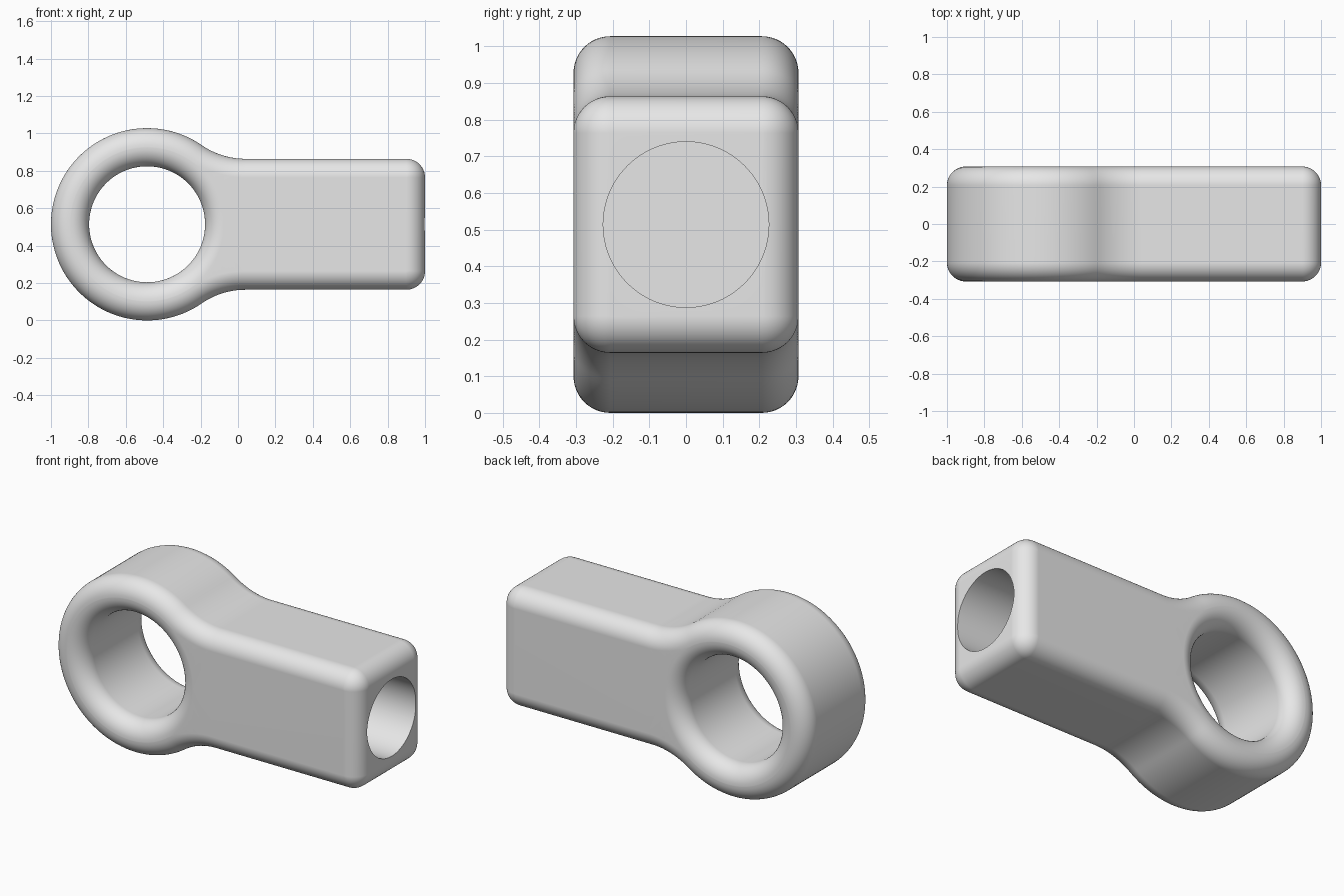
import bpy, bmesh
from math import sin, cos, pi, atan2, hypot, radians
from mathutils import Matrix

cube = bpy.data.objects.get("Cube")
if cube:
    bpy.data.objects.remove(cube)

RING_X, MID_Z = -0.486, 0.514       # eye centre
RING_R, HOLE_R = 0.514, 0.31
HALF_H, HALF_Y = 0.35, 0.307        # shank half height, body half depth
ROUND = 0.1                         # edge rounding
BORE_R, BORE_END = 0.226, 0.15

steel = bpy.data.materials.new("light_grey_metal")
steel.use_nodes = True
grey = (0.8, 0.8, 0.8, 1)
steel.diffuse_color = grey
steel.node_tree.nodes["Principled BSDF"].inputs["Base Color"].default_value = grey


def arc(cx, cz, r, a0, a1, n, sign=1):
    """Points (x, z, normal x, normal z) along an arc; sign -1 is a concave edge."""
    angles = [a0 + (a1 - a0) * i / n for i in range(n + 1)]
    return [(cx + r * cos(a), cz + r * sin(a), sign * cos(a), sign * sin(a)) for a in angles]


def rounded_wall(bm, outline):
    """Sweep a closed outline through the depth, rounding it at front and back."""
    steps = [i * pi / 2 / 12 for i in range(13)]
    section = [(-1, a) for a in reversed(steps)] + [(1, a) for a in steps]
    rows = []
    for side, a in section:
        inset = ROUND * (1 - cos(a))
        y = side * (HALF_Y - ROUND + ROUND * sin(a))
        rows.append([bm.verts.new((x - nx * inset, y, MID_Z + z - nz * inset))
                     for x, z, nx, nz in outline])
    n = len(outline)
    for lower, upper in zip(rows, rows[1:]):
        for i in range(n):
            j = (i + 1) % n
            bm.faces.new((lower[i], lower[j], upper[j], upper[i]))


# Outline: shank corner, concave neck, eye; then mirrored below the axis
dx = 0.04 - RING_X
neck_r = (dx**2 + HALF_H**2 - RING_R**2) / (2 * (RING_R - HALF_H))
neck_z = HALF_H + neck_r
phi = atan2(neck_z, dx)
half = arc(1 - ROUND, HALF_H - ROUND, ROUND, 0, pi / 2, 12)
half += arc(RING_X + dx, neck_z, neck_r, -pi / 2, phi - pi, 16, -1)
half += arc(RING_X, 0, RING_R, phi, pi, 48)[1:]
outline = half + [(x, -z, nx, -nz) for x, z, nx, nz in reversed(half[:-1])]
hole = arc(RING_X, 0, HOLE_R, 0, 2 * pi, 96, -1)[:-1]

# Body with rounded outer and hole edges, closed by flat side faces
bm = bmesh.new()
rounded_wall(bm, outline)
rounded_wall(bm, hole)
bmesh.ops.remove_doubles(bm, verts=bm.verts, dist=0.0001)
for side in (-1, 1):
    rim = [e for e in bm.edges if e.is_boundary and e.verts[0].co.y * side > 0]
    bmesh.ops.triangle_fill(bm, edges=rim, use_beauty=True)
bmesh.ops.recalc_face_normals(bm, faces=bm.faces)
mesh = bpy.data.meshes.new("rod_end_body")
bm.to_mesh(mesh)
bm.free()
mesh.materials.append(steel)
body = bpy.data.objects.new("rod_end_body", mesh)
bpy.context.collection.objects.link(body)

# Blind bore in the end of the shank
length = 1.2 - BORE_END
bm = bmesh.new()
bmesh.ops.create_cone(bm, cap_ends=True, segments=96, radius1=BORE_R, radius2=BORE_R, depth=length,
                      matrix=Matrix.Translation((BORE_END + length / 2, 0, MID_Z))
                      @ Matrix.Rotation(radians(90), 4, 'Y'))
cut_mesh = bpy.data.meshes.new("bore_cutter")
bm.to_mesh(cut_mesh)
bm.free()
cut_mesh.materials.append(steel)
cutter = bpy.data.objects.new("bore_cutter", cut_mesh)
cutter.hide_render = True
bpy.context.collection.objects.link(cutter)

bpy.ops.object.select_all(action='DESELECT')
body.select_set(True)
bpy.context.view_layer.objects.active = body
bore = body.modifiers.new("bore", 'BOOLEAN')
bore.operation = 'DIFFERENCE'
bore.solver = 'EXACT'
bore.object = cutter
bpy.ops.object.modifier_apply(modifier=bore.name)
bpy.data.objects.remove(cutter)

# Smooth shading with crisp bore edges and clean flat faces
bpy.ops.object.shade_smooth_by_angle(angle=radians(30))
weighted = body.modifiers.new("clean_normals", 'WEIGHTED_NORMAL')
weighted.keep_sharp = True
